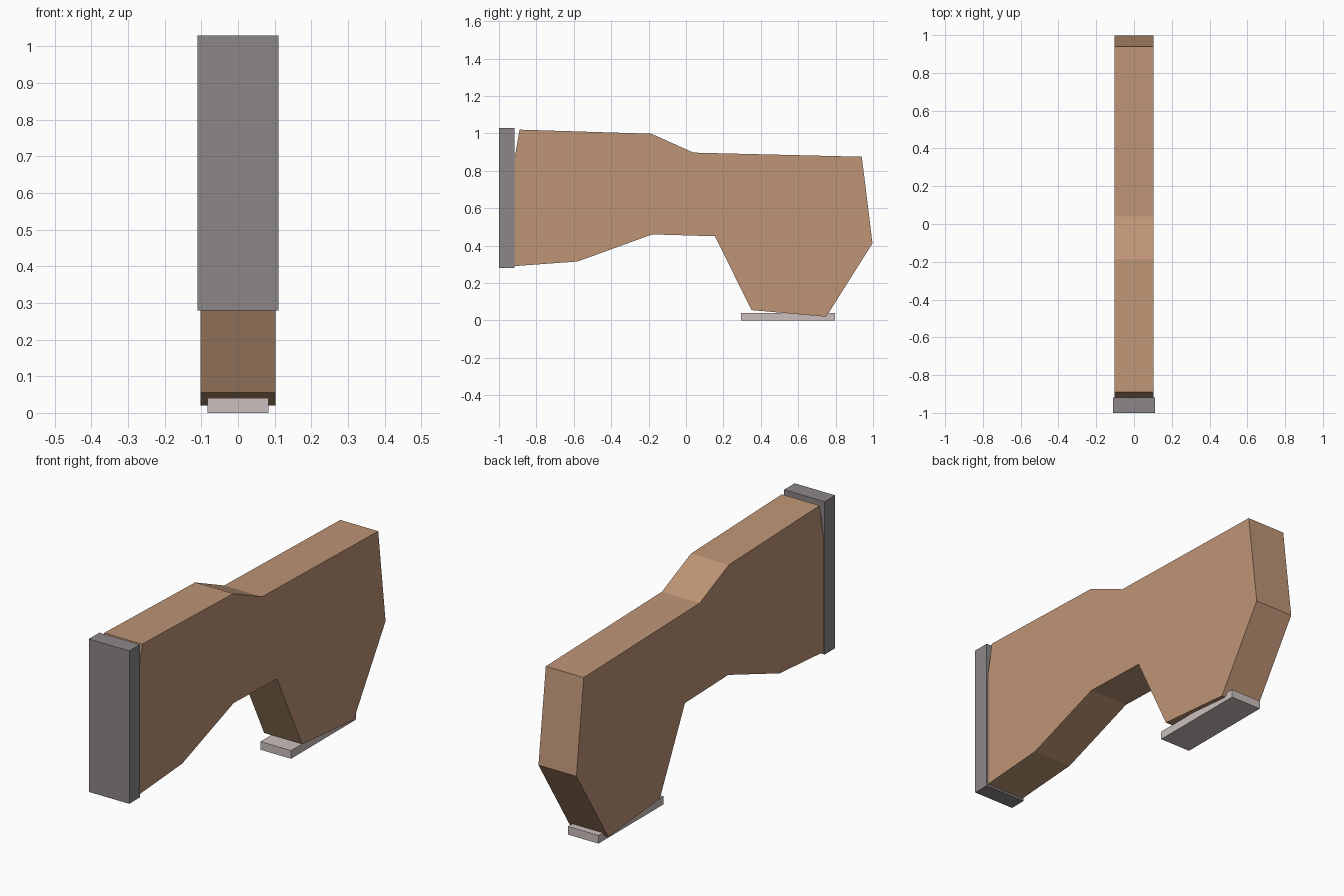
import bpy
import bmesh

if "Cube" in bpy.data.objects:
    bpy.data.objects.remove(bpy.data.objects["Cube"])


def srgb(*rgb):
    """Convert 0-255 display values to linear."""
    return [((c / 255 + 0.055) / 1.055) ** 2.4 for c in rgb] + [1.0]


def material(name, *rgb):
    mat = bpy.data.materials.new(name)
    mat.diffuse_color = srgb(*rgb)
    mat.use_nodes = True
    mat.node_tree.nodes["Principled BSDF"].inputs["Base Color"].default_value = mat.diffuse_color
    return mat


def extrude_profile(name, profile, half_width, mat):
    """Closed prism from a (y, z) side profile, centred on x = 0."""
    bm = bmesh.new()
    face = bm.faces.new([bm.verts.new((-half_width, y, z)) for y, z in profile])
    result = bmesh.ops.extrude_face_region(bm, geom=[face])
    verts = [v for v in result["geom"] if isinstance(v, bmesh.types.BMVert)]
    bmesh.ops.translate(bm, verts=verts, vec=(2 * half_width, 0, 0))
    bmesh.ops.recalc_face_normals(bm, faces=bm.faces)
    mesh = bpy.data.meshes.new(name)
    bm.to_mesh(mesh)
    bm.free()
    mesh.materials.append(mat)
    obj = bpy.data.objects.new(name, mesh)
    bpy.context.collection.objects.link(obj)
    return obj


def slab(name, y0, y1, z0, z1, half_width, mat):
    return extrude_profile(name, [(y0, z0), (y1, z0), (y1, z1), (y0, z1)],
                           half_width, mat)


wood = material("tan wood", 190, 149, 118)
dark_metal = material("dark grey", 140, 134, 136)
light_metal = material("light grey", 203, 191, 189)

# Wooden body: tall front end, narrow waist and angled grip
extrude_profile("wooden_body", [
    (-0.89, 1.02), (-0.185, 0.998), (0.04, 0.897), (0.94, 0.875),
    (0.997, 0.412), (0.75, 0.02), (0.35, 0.055), (0.155, 0.45),
    (-0.18, 0.46), (-0.58, 0.315), (-0.95, 0.288), (-0.96, 0.62),
], 0.103, wood)

# End plate across the front
slab("end_plate", -1.0, -0.918, 0.28, 1.03, 0.11, dark_metal)

# Thin plate under the grip
slab("grip_plate", 0.293, 0.797, 0.0, 0.04, 0.083, light_metal)
